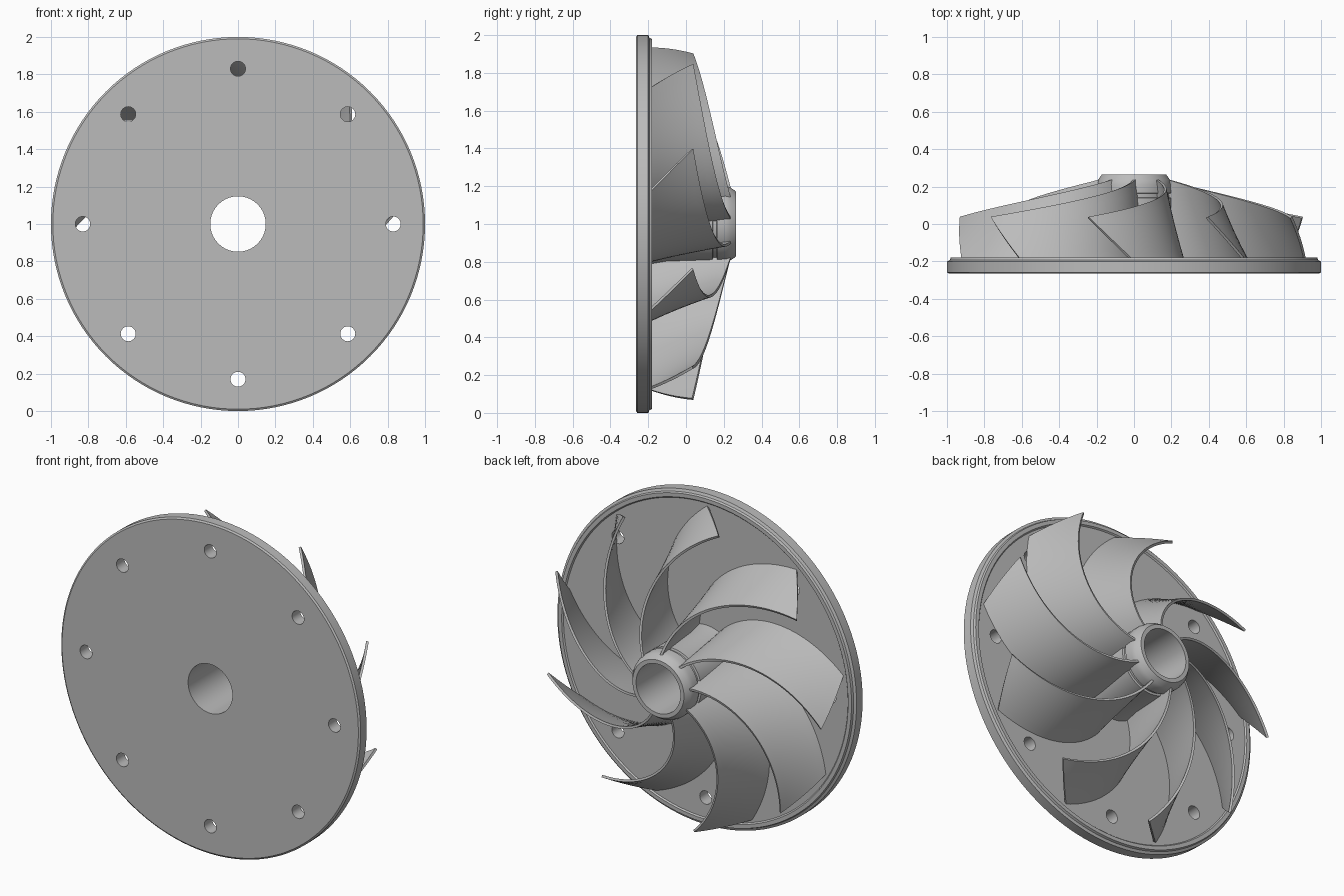
import bpy, bmesh, math
from mathutils import Matrix

if "Cube" in bpy.data.objects:
    bpy.data.objects.remove(bpy.data.objects["Cube"])

grey = bpy.data.materials.new("metal_grey")
grey.diffuse_color = (0.5, 0.5, 0.5, 1)
grey.use_nodes = True
grey.node_tree.nodes["Principled BSDF"].inputs["Base Color"].default_value = grey.diffuse_color
CZ = 1.0  # height of the rotation axis, which runs along y


def point(r, y, deg):
    a = math.radians(deg)
    return (r * math.sin(a), y, CZ + r * math.cos(a))


def add_object(name, bm, smooth=True):
    bmesh.ops.recalc_face_normals(bm, faces=bm.faces[:])
    me = bpy.data.meshes.new(name)
    bm.to_mesh(me)
    bm.free()
    ob = bpy.data.objects.new(name, me)
    bpy.context.collection.objects.link(ob)
    me.materials.append(grey)
    bpy.ops.object.select_all(action='DESELECT')
    ob.select_set(True)
    bpy.context.view_layer.objects.active = ob
    if smooth:
        bpy.ops.object.shade_smooth_by_angle(angle=math.radians(30))
    return ob


def revolve(name, profile, n=128, smooth=True):
    """Closed (radius, y) profile turned around the axis."""
    bm = bmesh.new()
    rings = [[bm.verts.new(point(r, y, 360 * i / n)) for r, y in profile] for i in range(n)]
    m = len(profile)
    for i in range(n):
        a, b = rings[i], rings[(i + 1) % n]
        for j in range(m):
            k = (j + 1) % m
            bm.faces.new((a[j], a[k], b[k], b[j]))
    return add_object(name, bm, smooth)


# Back plate with a low raised lip near its rim
plate = revolve("back_plate", [
    (0.148, -0.265), (0.99, -0.265), (1.0, -0.258), (1.0, -0.2), (0.985, -0.193),
    (0.98, -0.18), (0.957, -0.18), (0.95, -0.188), (0.148, -0.188)], smooth=False)

# Eight bolt holes
bm = bmesh.new()
for k in range(8):
    x, y, z = point(0.83, -0.22, 45 * k)
    bmesh.ops.create_cone(bm, cap_ends=True, segments=32, radius1=0.04, radius2=0.04, depth=0.3,
                          matrix=Matrix.Translation((x, y, z)) @ Matrix.Rotation(math.pi / 2, 4, 'X'))
cutter = add_object("bolt_hole_cutter", bm, False)
cutter.hide_render = True
mod = plate.modifiers.new("holes", 'BOOLEAN')
mod.object = cutter
mod.solver = 'EXACT'
bpy.ops.object.select_all(action='DESELECT')
plate.select_set(True)
bpy.context.view_layer.objects.active = plate
bpy.ops.object.modifier_apply(modifier=mod.name)
bpy.data.objects.remove(cutter)
bpy.ops.object.shade_smooth_by_angle(angle=math.radians(30))

# Hollow hub with a shallow groove and a tapered nose
revolve("hub", [
    (0.148, -0.2), (0.215, -0.2), (0.2, -0.1), (0.2, 0.14), (0.188, 0.143),
    (0.188, 0.162), (0.2, 0.165), (0.2, 0.21), (0.193, 0.235), (0.172, 0.265), (0.148, 0.265)])

# Nine swept, leaning blades
R_OUT, R_IN, Y_BASE, NR, NY = 0.93, 0.19, -0.19, 32, 8
for k in range(9):
    bm = bmesh.new()
    grid = []
    for i in range(NR + 1):
        r = R_OUT + (R_IN - R_OUT) * i / NR
        y_top = 0.035 + (R_OUT - r) * 0.272
        row = []
        for j in range(NY + 1):
            t = j / NY
            deg = 40 * k - 15.3 + (R_OUT - r) * 75.3 + 14.5 * t
            row.append(bm.verts.new(point(r, y_top + (Y_BASE - y_top) * t, deg)))
        grid.append(row)
    for a, b in zip(grid, grid[1:]):
        for j in range(NY):
            bm.faces.new((a[j], a[j + 1], b[j + 1], b[j]))
    blade = add_object("blade_%d" % (k + 1), bm)
    sol = blade.modifiers.new("thickness", 'SOLIDIFY')
    sol.thickness = 0.014
    sol.offset = 0
    bpy.ops.object.modifier_apply(modifier=sol.name)
    bpy.ops.object.shade_smooth_by_angle(angle=math.radians(30))
